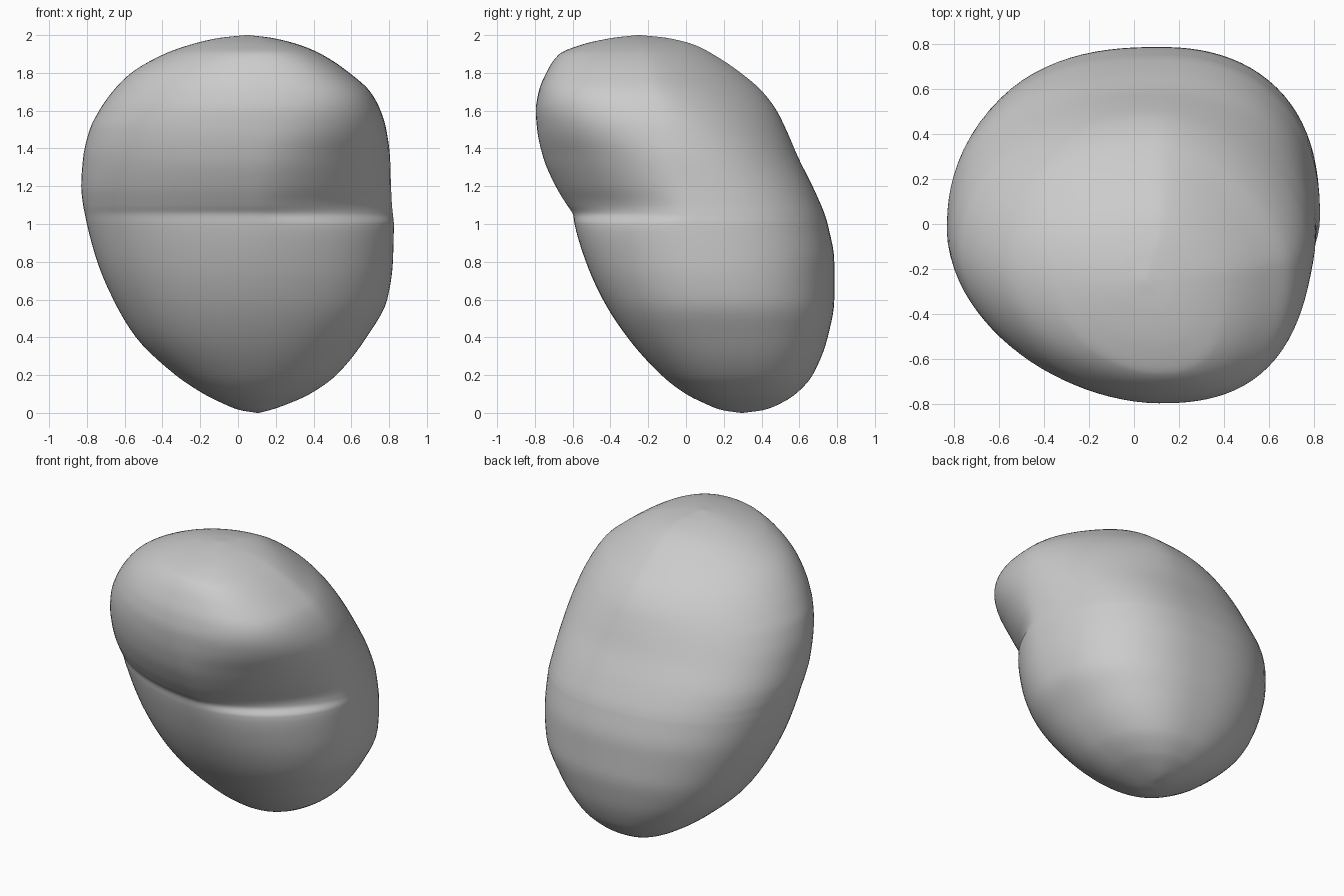
import bpy, bmesh, math
from mathutils import Vector

if "Cube" in bpy.data.objects:
    bpy.data.objects.remove(bpy.data.objects["Cube"])

# Horizontal slices: height, left, right, front, back, fullness of the front-right corner
SLICES = [
    (0.00, 0.10, 0.11, 0.29, 0.30, 2.0),
    (0.015, 0.01, 0.17, 0.19, 0.41, 2.0),
    (0.05, -0.08, 0.27, 0.10, 0.50, 2.05),
    (0.10, -0.18, 0.38, 0.00, 0.58, 2.1),
    (0.20, -0.33, 0.52, -0.13, 0.67, 2.2),
    (0.40, -0.54, 0.68, -0.31, 0.75, 2.2),
    (0.60, -0.66, 0.79, -0.44, 0.785, 2.1),
    (0.80, -0.745, 0.82, -0.53, 0.785, 1.97),
    (1.00, -0.80, 0.825, -0.59, 0.75, 1.77),
    (1.05, -0.81, 0.82, -0.598, 0.735, 1.55),
    (1.10, -0.82, 0.815, -0.63, 0.715, 1.5),
    (1.20, -0.83, 0.81, -0.69, 0.67, 1.6),
    (1.35, -0.82, 0.805, -0.755, 0.595, 1.8),
    (1.50, -0.785, 0.785, -0.788, 0.53, 2.2),
    (1.60, -0.735, 0.755, -0.795, 0.48, 2.45),
    (1.70, -0.665, 0.70, -0.78, 0.405, 2.6),
    (1.80, -0.565, 0.59, -0.74, 0.29, 2.6),
    (1.90, -0.39, 0.44, -0.67, 0.14, 2.5),
    (1.95, -0.25, 0.32, -0.55, 0.04, 2.3),
    (1.985, -0.10, 0.18, -0.39, -0.10, 2.0),
    (2.00, 0.04, 0.06, -0.26, -0.24, 2.0),
]
SIDES, STEPS = 96, 5


def blend(z, z0, z1, a, b):
    """Smooth change from a to b between two heights."""
    t = min(max((z - z0) / (z1 - z0), 0), 1)
    return a + (b - a) * t * t * (3 - 2 * t)


def spline(a, b, c, d, t):
    """Shape-preserving cubic between slices b and c, spaced by height."""
    h = c[0] - b[0]
    out = [b[0] + h * t]
    for k in range(1, 6):
        mid = (c[k] - b[k]) / h
        before = (b[k] - a[k]) / (b[0] - a[0]) if b[0] > a[0] else mid
        after = (d[k] - c[k]) / (d[0] - c[0]) if d[0] > c[0] else mid
        m0 = 2 * before * mid / (before + mid) if before * mid > 0 else 0
        m1 = 2 * after * mid / (after + mid) if after * mid > 0 else 0
        out.append((2 * t**3 - 3 * t**2 + 1) * b[k] + (t**3 - 2 * t**2 + t) * h * m0
                   + (3 * t**2 - 2 * t**3) * c[k] + (t**3 - t**2) * h * m1)
    return out


def ring(z, left, right, front, back, fr):
    """One outline, each quadrant with its own roundness."""
    w, d = 0.3 * (right - left), 0.3 * (back - front)
    cx = min(max(0.11, left + w), right - w)
    cy = min(max(0.3 - 0.275 * z, front + d), back - d)
    fl = blend(z, 0.3, 1.1, 2.05, 1.85)
    br = blend(z, 1.05, 1.85, 2.3, 1.45)
    bl = blend(z, 1.1, 1.7, 2.4, 2.05)
    pts = []
    for i in range(SIDES):
        a = 2 * math.pi * i / SIDES
        c, s = math.cos(a), math.sin(a)
        rx = right - cx if c > 0 else cx - left
        ry = back - cy if s > 0 else cy - front
        p = (fr if c > 0 else fl) if s < 0 else (br if c > 0 else bl)
        k = (abs(c) ** p + abs(s) ** p) ** (-1 / p)
        pts.append(Vector((cx + rx * c * k, cy + ry * s * k, z)))
    return pts


# Interpolate the slices
rows = []
n = len(SLICES)
for i in range(n - 1):
    quad = [SLICES[max(0, min(n - 1, i + k))] for k in (-1, 0, 1, 2)]
    rows += [spline(*quad, j / STEPS) for j in range(STEPS)]
rows.append(list(SLICES[-1]))

# Loft the boulder
bm = bmesh.new()
loops = [[bm.verts.new(p) for p in ring(*r)] for r in rows]
for lo, hi in zip(loops, loops[1:]):
    for i in range(SIDES):
        j = (i + 1) % SIDES
        bm.faces.new((lo[i], lo[j], hi[j], hi[i]))
bm.faces.new(loops[0][::-1])
bm.faces.new(loops[-1])
bmesh.ops.recalc_face_normals(bm, faces=bm.faces)
mesh = bpy.data.meshes.new("boulder")
bm.to_mesh(mesh)
bm.free()
boulder = bpy.data.objects.new("boulder", mesh)
bpy.context.collection.objects.link(boulder)

bpy.context.view_layer.objects.active = boulder
boulder.select_set(True)
bpy.ops.object.shade_smooth_by_angle(angle=math.radians(35))
